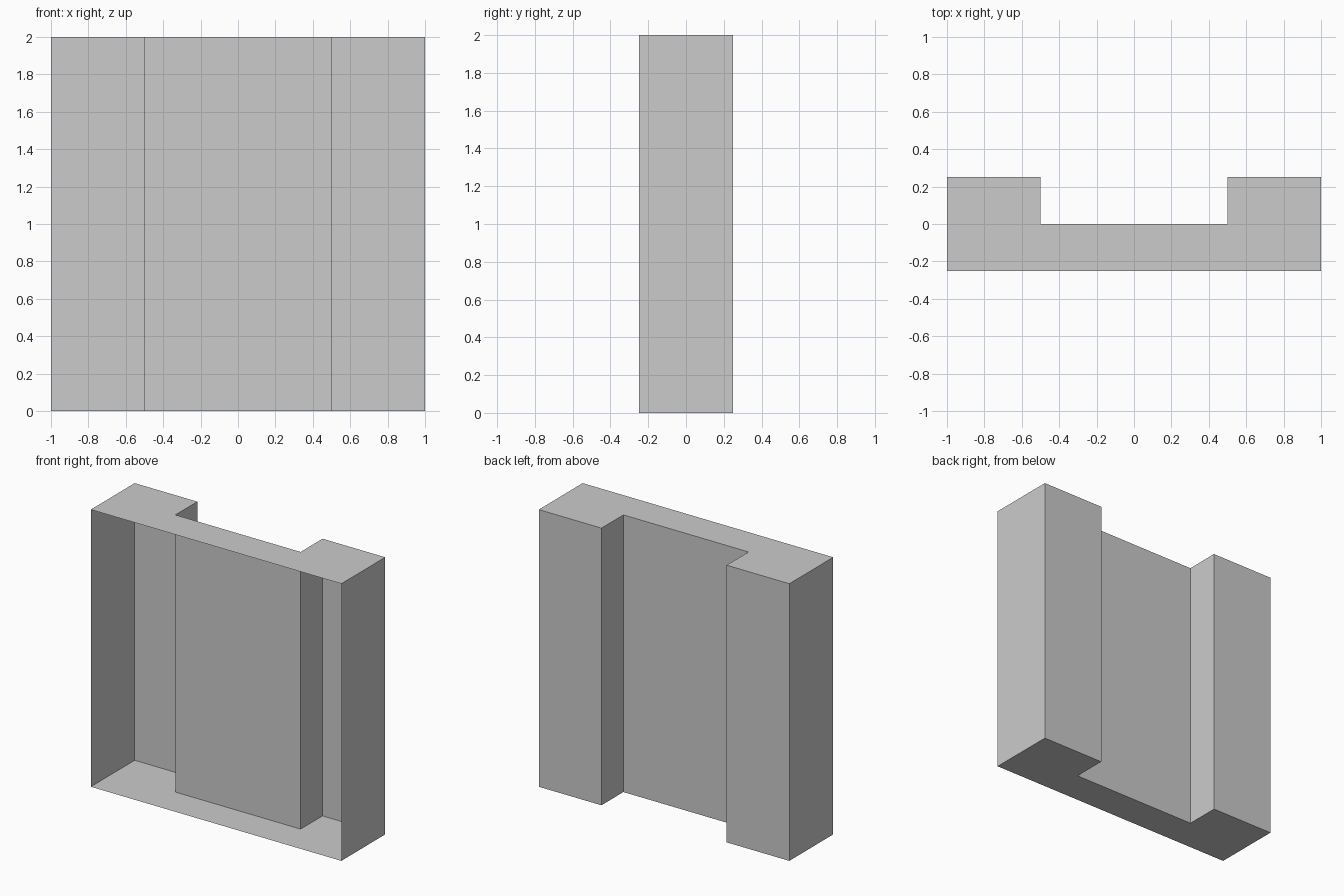
import bpy, bmesh

if "Cube" in bpy.data.objects:
    bpy.data.objects.remove(bpy.data.objects["Cube"])

HEIGHT = 2.0

# Plan outline of the recessed wall block: right half, mirrored to the left
right = [(1, -0.25), (1, 0.25), (0.5, 0.25), (0.5, 0)]
outline = right + [(-x, y) for x, y in reversed(right)]

# Extrude the outline upwards
bm = bmesh.new()
base = bm.faces.new([bm.verts.new((x, y, 0)) for x, y in outline])
top = bmesh.ops.extrude_face_region(bm, geom=[base], use_keep_orig=True)
bmesh.ops.translate(bm, vec=(0, 0, HEIGHT),
                    verts=[v for v in top["geom"] if isinstance(v, bmesh.types.BMVert)])
bmesh.ops.recalc_face_normals(bm, faces=bm.faces)

# Open front: the shell has no face on the y = -0.25 side
front = [f for f in bm.faces if all(abs(v.co.y + 0.25) < 1e-4 for v in f.verts)]
bmesh.ops.delete(bm, geom=front, context='FACES_ONLY')

mesh = bpy.data.meshes.new("recessed_wall")
bm.to_mesh(mesh)
bm.free()
bpy.context.collection.objects.link(bpy.data.objects.new("recessed_wall", mesh))
